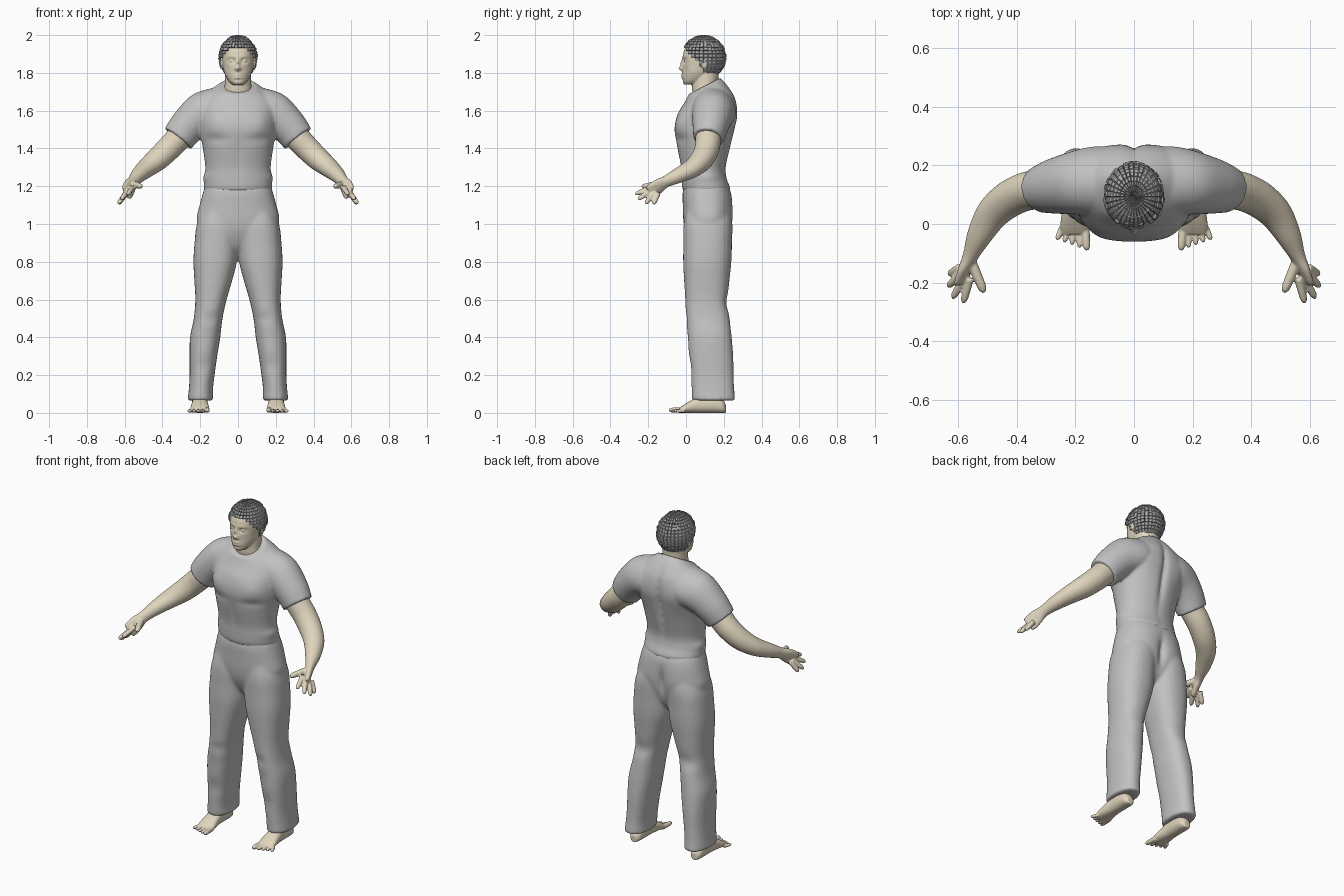
import bpy, bmesh, math, random
from mathutils import Vector, Matrix

random.seed(4)
if "Cube" in bpy.data.objects:
    bpy.data.objects.remove(bpy.data.objects["Cube"])


def material(name, r, g, b):
    m = bpy.data.materials.new(name)
    m.use_nodes = True
    m.diffuse_color = (r, g, b, 1)
    node = m.node_tree.nodes["Principled BSDF"]
    node.inputs["Base Color"].default_value = (r, g, b, 1)
    node.inputs["Roughness"].default_value = 0.8
    return m


CLOTH = material("grey cloth", .54, .54, .54)
SKIN = material("skin", .74, .66, .51)
HAIR = material("hair", .42, .42, .42)


def spline(a, b, c, d, t):
    return b + .5 * t * (c - a + t * (2 * a - 5 * b + 4 * c - d + t * (3 * (b - c) + d - a)))


def loft(bm, rings, sides=32, sub=6, power=2.0):
    """Closed skin through rings given as (centre, half axis, half axis)."""
    full = []
    for i in range(len(rings) - 1):
        quad = [rings[min(max(i + k, 0), len(rings) - 1)] for k in (-1, 0, 1, 2)]
        full += [[spline(*p, s / sub) for p in zip(*quad)] for s in range(sub)]
    full.append(rings[-1])
    loops = []
    for centre, a, b in full:
        loop = []
        for k in range(sides):
            c, s = math.cos(math.tau * k / sides), math.sin(math.tau * k / sides)
            u = math.copysign(abs(c) ** (2 / power), c)
            v = math.copysign(abs(s) ** (2 / power), s)
            loop.append(bm.verts.new(centre + a * u + b * v))
        loops.append(loop)
    for lo, hi in zip(loops, loops[1:]):
        for k in range(sides):
            n = (k + 1) % sides
            bm.faces.new((lo[k], lo[n], hi[n], hi[k]))
    bm.faces.new(loops[0][::-1])
    bm.faces.new(loops[-1])


def level(z, cx, hw, front, back, tilt=0):
    """Horizontal ring, optionally rising towards the back."""
    hd = (back - front) / 2
    return Vector((cx, (front + back) / 2, z)), Vector((hw, 0, 0)), Vector((0, hd, hd * tilt))


def tube(points, ref):
    """Rings along a path of (x, y, z, half width, half thickness)."""
    pos = [Vector(p[:3]) for p in points]
    rings = []
    for i, p in enumerate(points):
        t = (pos[min(i + 1, len(pos) - 1)] - pos[max(i - 1, 0)]).normalized()
        a = (ref - t * ref.dot(t)).normalized()
        rings.append((pos[i], a * p[3], t.cross(a) * p[4]))
    return rings


def digit(bm, base, tip, r, ref):
    base, tip = Vector(base), Vector(tip)
    path = [(*base.lerp(tip, f), r * k, r * k) for f, k in ((0, 1), (.5, .95), (.85, .8), (1, .35))]
    loft(bm, tube(path, ref), 12, 4)


def ball(bm, centre, size):
    bmesh.ops.create_uvsphere(bm, u_segments=20, v_segments=12, radius=1,
                              matrix=Matrix.Translation(centre) @ Matrix.Diagonal((*size, 1)))


def sculpt(bm, bumps):
    """Soft pushes (centre, radii, offset), the same on both sides."""
    for v in bm.verts:
        p = Vector((abs(v.co.x), v.co.y, v.co.z))
        move = Vector()
        for centre, radii, push in bumps:
            d = sum(((p[i] - centre[i]) / radii[i]) ** 2 for i in range(3))
            move += Vector(push) * math.exp(-d)
        v.co += Vector((math.copysign(move.x, v.co.x), move.y, move.z))


def mirror(bm):
    twin = bmesh.ops.duplicate(bm, geom=bm.verts[:] + bm.edges[:] + bm.faces[:])["geom"]
    for v in twin:
        if isinstance(v, bmesh.types.BMVert):
            v.co.x *= -1


def finish(bm, name, mat, voxel=0, smooth=2):
    bmesh.ops.recalc_face_normals(bm, faces=bm.faces[:])
    mesh = bpy.data.meshes.new(name)
    bm.to_mesh(mesh)
    bm.free()
    obj = bpy.data.objects.new(name, mesh)
    bpy.context.collection.objects.link(obj)
    mesh.materials.append(mat)
    if voxel:
        r = obj.modifiers.new("blend", "REMESH")
        r.mode, r.voxel_size, r.use_smooth_shade = "VOXEL", voxel, True
        s = obj.modifiers.new("soften", "SMOOTH")
        s.factor, s.iterations = .5, smooth


# Shirt: sleeves first, mirrored, then the torso
bm = bmesh.new()
loft(bm, tube([(.08, .14, 1.61, .115, .12), (.19, .14, 1.585, .108, .112),
               (.265, .13, 1.52, .096, .097), (.318, .118, 1.452, .08, .088)],
              Vector((0, 1, 0))))
mirror(bm)
loft(bm, [level(1.165, 0, .17, -.005, .225), level(1.19, 0, .181, -.02, .235),
          level(1.24, 0, .179, -.024, .217),
          level(1.30, 0, .173, -.028, .212), level(1.40, 0, .186, -.047, .235),
          level(1.50, 0, .205, -.061, .258), level(1.58, 0, .21, -.045, .272),
          level(1.65, 0, .2, -.012, .262, .1), level(1.70, 0, .155, .008, .225, .25),
          level(1.73, 0, .098, .012, .182, .52)], 64, 8, 2.1)
sculpt(bm, [((.12, -.02, 1.53), (.06, .06, .06), (0, -.012, 0)),
            ((0, -.04, 1.35), (.02, .05, .12), (0, .006, 0)),
            ((0, .26, 1.5), (.018, .06, .2), (0, -.022, 0)),
            ((.13, .24, 1.57), (.07, .06, .09), (0, .014, 0)),
            ((.12, -.03, 1.45), (.08, .05, .02), (0, .008, 0)),
            ((.18, .1, 1.25), (.04, .1, .02), (-.006, 0, 0))])
finish(bm, "shirt", CLOTH, .008, 5)

# Trousers: one leg, mirrored, then the hips
bm = bmesh.new()
leg = [(.065, .199, .068, .032, .261), (.13, .196, .064, .03, .255), (.2, .19, .066, .025, .252),
       (.3, .183, .073, .015, .25), (.4, .174, .08, .01, .242), (.5, .158, .076, 0, .231),
       (.6, .143, .083, -.004, .222), (.7, .131, .1, -.01, .23), (.8, .121, .115, -.015, .24),
       (.9, .114, .116, -.014, .243), (1.0, .105, .112, -.012, .24), (1.12, .09, .08, .01, .21)]
loft(bm, [level(*r) for r in leg], 40, 6, 2.3)
mirror(bm)
loft(bm, [level(.83, 0, .05, .08, .15), level(.88, 0, .12, .03, .2),
          level(.95, 0, .19, -.002, .23), level(1.02, 0, .219, -.014, .243),
          level(1.1, 0, .203, -.017, .245), level(1.16, 0, .187, -.018, .24),
          level(1.205, 0, .173, -.01, .222)], 64, 8, 2.3)
sculpt(bm, [((.09, .23, 1.04), (.06, .05, .08), (0, .008, 0)),
            ((0, .24, 1.02), (.02, .07, .08), (0, -.025, 0)),
            ((.15, .23, .58), (.1, .05, .04), (0, -.01, 0)),
            ((.13, -.01, .5), (.05, .05, .03), (0, .008, 0)),
            ((.17, .01, .25), (.05, .05, .05), (0, .008, 0))])
finish(bm, "trousers", CLOTH, .008, 10)

# Bare arms with hands
bm = bmesh.new()
across = Vector((.57, -.65, .5))
loft(bm, tube([(.265, .125, 1.52, .07, .07), (.32, .118, 1.45, .068, .068),
               (.372, .11, 1.395, .065, .066), (.43, .082, 1.34, .06, .063),
               (.485, .033, 1.295, .05, .056), (.528, -.04, 1.257, .04, .043),
               (.556, -.105, 1.225, .032, .027), (.572, -.145, 1.2, .042, .021),
               (.585, -.18, 1.175, .045, .017), (.592, -.196, 1.164, .04, .012)], across), 32, 6)
for base, tip in [((.56, -.185, 1.192), (.583, -.27, 1.157)),
                  ((.578, -.182, 1.178), (.62, -.254, 1.13)),
                  ((.59, -.168, 1.167), (.635, -.214, 1.107)),
                  ((.594, -.148, 1.163), (.632, -.172, 1.105))]:
    digit(bm, base, tip, .0145, Vector((0, 0, 1)))
digit(bm, (.555, -.13, 1.212), (.511, -.234, 1.198), .018, Vector((0, 0, 1)))
mirror(bm)
finish(bm, "arms", SKIN, .005, 2)

# Bare feet
bm = bmesh.new()
foot = [(.212, .018, .02), (.19, .036, .036), (.14, .042, .048), (.08, .042, .045),
        (.03, .046, .034), (-.01, .05, .022), (-.035, .044, .013)]
loft(bm, [(Vector((.202, y, h)), Vector((hw, 0, 0)), Vector((0, 0, h))) for y, hw, h in foot],
     32, 6, 2.3)
loft(bm, [level(.04, .2, .035, .08, .2), level(.1, .198, .036, .08, .19),
          level(.2, .19, .04, .08, .2)], 24)
for i in range(5):
    x, r = .167 + .0195 * i, .015 if i == 0 else .0105
    digit(bm, (x, -.01, r), (x + .006 * (i - 1), -.09 + .009 * i, r), r, Vector((1, 0, 0)))
mirror(bm)
finish(bm, "feet", SKIN, .0035, 2)

# Head, with face, neck and ears
bm = bmesh.new()
loft(bm, [level(1.738, 0, .027, -.01, .06), level(1.755, 0, .048, -.018, .1),
          level(1.785, 0, .066, -.019, .14), level(1.82, 0, .077, -.018, .175),
          level(1.87, 0, .085, -.018, .19), level(1.92, 0, .086, -.01, .195),
          level(1.955, 0, .073, .015, .18), level(1.98, 0, .04, .05, .14)], 96, 10, 2.1)
sculpt(bm, [((0, -.02, 1.823), (.015, .05, .012), (0, -.02, 0)),
            ((0, -.02, 1.85), (.009, .05, .022), (0, -.011, 0)),
            ((.034, -.02, 1.864), (.019, .05, .012), (0, .012, 0)),
            ((.035, -.02, 1.886), (.028, .05, .009), (0, -.004, 0)),
            ((0, -.02, 1.79), (.022, .05, .006), (0, -.006, 0)),
            ((0, -.02, 1.775), (.02, .05, .006), (0, -.006, 0)),
            ((0, -.02, 1.762), (.03, .05, .006), (0, .004, 0)),
            ((.07, 0, 1.81), (.02, .04, .025), (-.006, .006, 0))])
for side in (1, -1):
    ball(bm, (side * .034, .002, 1.864), (.013, .012, .009))
    ball(bm, (side * .087, .098, 1.85), (.012, .018, .03))
loft(bm, [level(1.62, 0, .085, .05, .2), level(1.69, 0, .079, .035, .18),
          level(1.74, 0, .07, .032, .172), level(1.82, 0, .068, .04, .175)], 40)
finish(bm, "head", SKIN, .004, 2)

# Hair: a cap of short raised tufts, open over the face
bm = bmesh.new()
bmesh.ops.create_uvsphere(bm, u_segments=32, v_segments=20, radius=1,
                          matrix=Matrix.Translation((0, .093, 1.882))
                          @ Matrix.Diagonal((.097, .114, .112, 1)))


def bare(c):
    forward = min(max((.11 - c.y) / .1, 0), 1)
    return c.z < 1.79 + .135 * forward


bmesh.ops.delete(bm, geom=[f for f in bm.faces if bare(f.calc_center_median())], context="FACES")
tufts = bm.faces[:]
bmesh.ops.inset_individual(bm, faces=tufts, thickness=.002, depth=.003)
for f in tufts:
    lift = f.normal * random.uniform(0, .006)
    for v in f.verts:
        v.co += lift
        v.co.z = min(v.co.z, 2.0)
finish(bm, "hair", HAIR)
